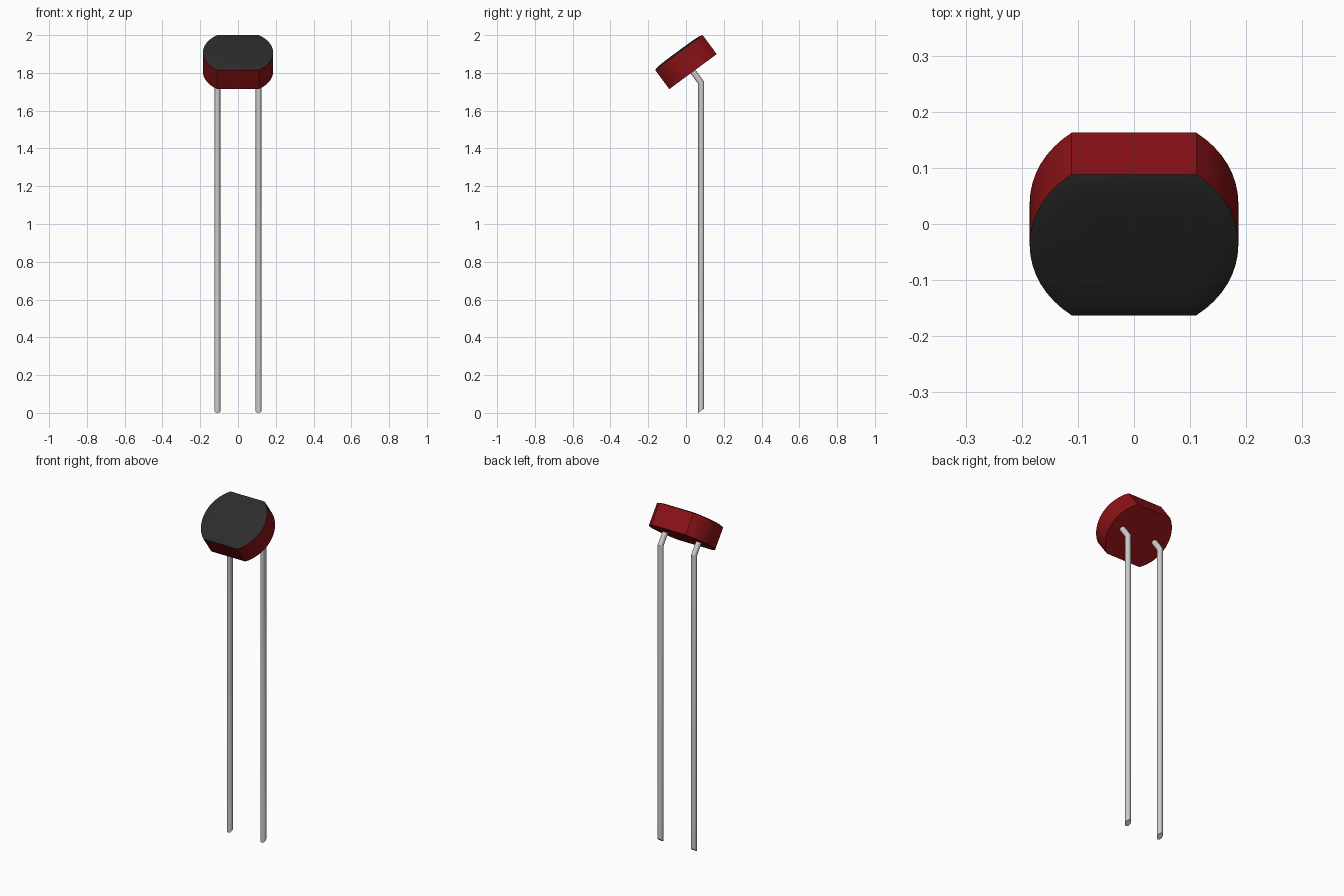
import bpy, bmesh
from math import sin, cos, tan, radians, acos
from mathutils import Matrix, Vector

if "Cube" in bpy.data.objects:
    bpy.data.objects.remove(bpy.data.objects["Cube"])

TILT = radians(36.4)
HEAD = Matrix.Translation((0, 0, 1.857)) @ Matrix.Rotation(TILT, 4, 'X')
HALF = 0.0625                      # half thickness of the head
LEAD_X, LEAD_R = 0.109, 0.016


def material(name, color):
    m = bpy.data.materials.new(name)
    m.diffuse_color = color
    m.use_nodes = True
    m.node_tree.nodes["Principled BSDF"].inputs["Base Color"].default_value = m.diffuse_color
    return m


def loft(name, rings, mat=None, cap_start=True, cap_end=True, angle=30):
    """Skin a list of equal-length point rings."""
    bm = bmesh.new()
    loops = [[bm.verts.new(p) for p in ring] for ring in rings]
    n = len(loops[0])
    for a, b in zip(loops, loops[1:]):
        for i in range(n):
            j = (i + 1) % n
            bm.faces.new((a[i], a[j], b[j], b[i]))
    if cap_start:
        bm.faces.new(loops[0][::-1])
    if cap_end:
        bm.faces.new(loops[-1])
    bmesh.ops.recalc_face_normals(bm, faces=bm.faces)
    me = bpy.data.meshes.new(name)
    bm.to_mesh(me)
    bm.free()
    ob = bpy.data.objects.new(name, me)
    bpy.context.collection.objects.link(ob)
    if mat:
        me.materials.append(mat)
    bpy.ops.object.select_all(action='DESELECT')
    ob.select_set(True)
    bpy.context.view_layer.objects.active = ob
    bpy.ops.object.shade_smooth_by_angle(angle=radians(angle))
    return ob


def outline(scale, z):
    """Round outline with the two y sides cut flat, placed in the tilted head."""
    end, steps = acos(0.111 / 0.186), 16
    pts = []
    for side in (1, -1):
        for i in range(steps + 1):
            a = -end + 2 * end * i / steps
            pts.append((side * 0.186 * cos(a), side * 0.1945 * sin(a)))
    return [HEAD @ Vector((x * scale, y * scale, z)) for x, y in pts]


red = material("red", (0.25, 0.006, 0.008, 1))
black = material("black", (0.025, 0.025, 0.025, 1))

# Red body, open on top where the dark face sits
loft("body", [outline(1, -HALF), outline(1, HALF)], red, cap_end=False)

# Dark, slightly domed sensing face
dome = [(1, 0), (0.95, 0.003), (0.85, 0.006), (0.7, 0.008), (0.4, 0.009), (0.02, 0.009)]
loft("sensor_face", [outline(s, HALF + h) for s, h in dome], black, cap_start=False)


# Wire leads: slanted foot, mitred bend, then into the underside of the head
def ring(x, y, z, tilt, stretch):
    pts = []
    for i in range(16):
        a = radians(22.5 * i)
        u = LEAD_R * sin(a) * stretch
        pts.append((x + LEAD_R * cos(a), y + u * cos(tilt), z + u * sin(tilt)))
    return pts


top = HEAD @ Vector((0, 0, -HALF + 0.01))
bend = HEAD @ Vector((0, 0, -HALF - 0.073))
for name, x in (("left_lead", -LEAD_X), ("right_lead", LEAD_X)):
    loft(name, [
        ring(x, bend.y, LEAD_R * tan(TILT), TILT, 1 / cos(TILT)),
        ring(x, bend.y, bend.z, TILT / 2, 1 / cos(TILT / 2)),
        ring(x, top.y, top.z, TILT, 1),
    ])
